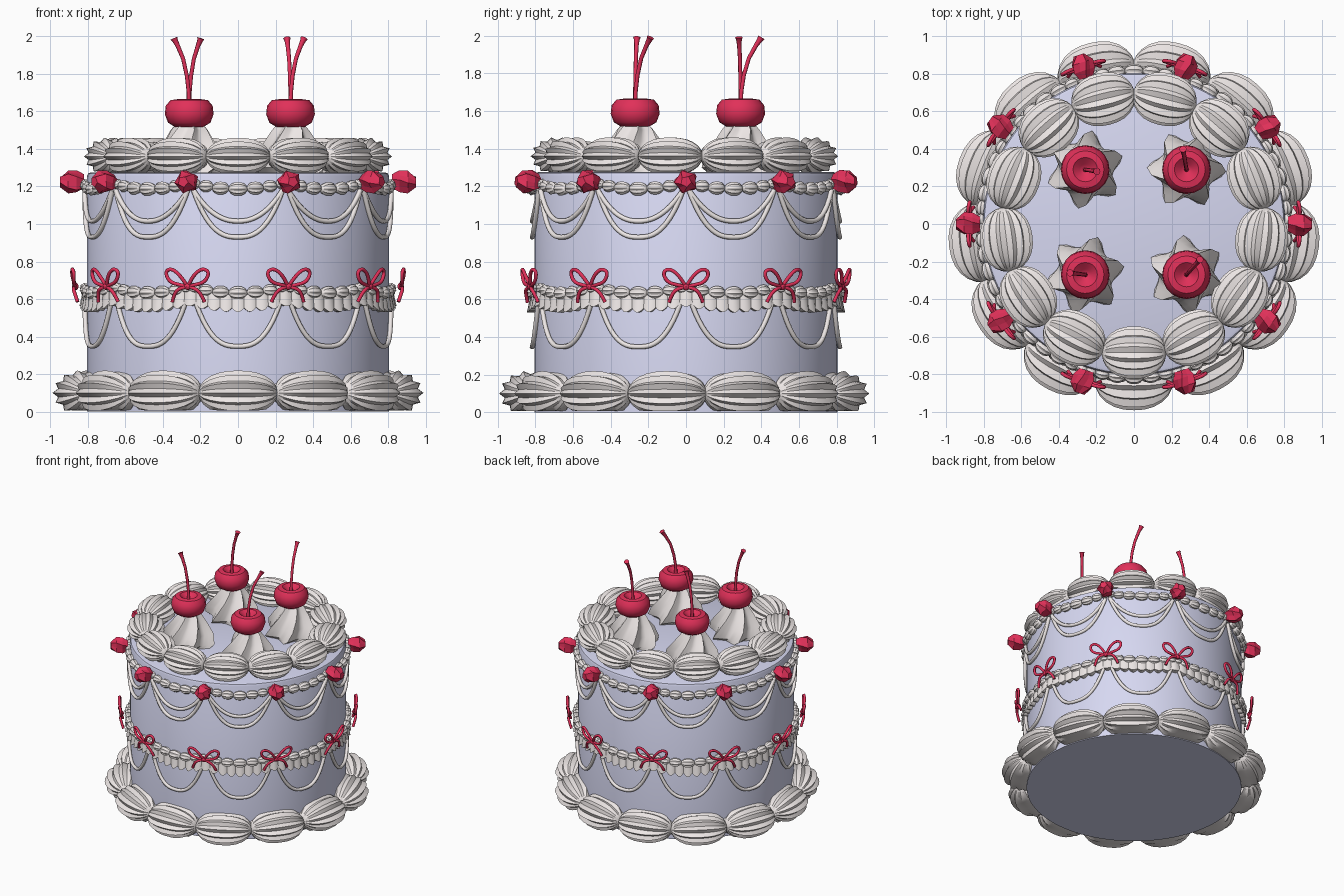
import bpy, bmesh
from math import sin, cos, pi, radians
from mathutils import Vector

if "Cube" in bpy.data.objects:
    bpy.data.objects.remove(bpy.data.objects["Cube"])


def material(name, rgb):
    m = bpy.data.materials.new(name)
    m.diffuse_color = (*rgb, 1)
    m.use_nodes = True
    m.node_tree.nodes["Principled BSDF"].inputs["Base Color"].default_value = m.diffuse_color
    return m


ICING = material("lavender_icing", (0.68, 0.69, 0.89))
CREAM = material("cream", (0.85, 0.80, 0.79))
RED = material("cherry_red", (0.75, 0.03, 0.10))
SEG = 2 * pi / 10                      # ten garland segments


def polar(a, r, z, t=0.0):
    """Point at angle a (0 = front), radius r, height z, tangential offset t."""
    return Vector((r * sin(a) + t * cos(a), -r * cos(a) + t * sin(a), z))


def loft(bm, rings):
    rows = [[bm.verts.new(p) for p in ring] for ring in rings]
    n = len(rows[0])
    for lo, hi in zip(rows, rows[1:]):
        for j in range(n):
            k = (j + 1) % n
            bm.faces.new((lo[j], lo[k], hi[k], hi[j]))
    bm.faces.new(rows[0][::-1])
    bm.faces.new(rows[-1])


def finish(name, bm, mat, angle=30):
    bmesh.ops.recalc_face_normals(bm, faces=bm.faces[:])
    me = bpy.data.meshes.new(name)
    bm.to_mesh(me)
    bm.free()
    me.materials.append(mat)
    if angle:
        me.shade_smooth()
        me.set_sharp_from_angle(angle=radians(angle))
    ob = bpy.data.objects.new(name, me)
    bpy.context.collection.objects.link(ob)
    return ob


def tubes(name, paths, depth, mat, kind='POLY', radii=None):
    cu = bpy.data.curves.new(name, 'CURVE')
    cu.dimensions = '3D'
    cu.bevel_depth = depth
    cu.bevel_resolution = 2
    cu.use_fill_caps = True
    cu.resolution_u = 5
    for path in paths:
        sp = cu.splines.new(kind)
        sp.points.add(len(path) - 1)
        for i, p in enumerate(path):
            sp.points[i].co = (*p, 1)
            if radii:
                sp.points[i].radius = radii[i]
        if kind == 'NURBS':
            sp.order_u = 3
            sp.use_endpoint_u = True
    cu.materials.append(mat)
    ob = bpy.data.objects.new(name, cu)
    bpy.context.collection.objects.link(ob)


def piped_shell(bm, a, r, z, length, wide, tall, ridges, steps, floor=-1, groove=0.84):
    """Ridged blob whose axis runs around the cake."""
    rings = []
    for i in range(steps + 1):
        u = -cos(pi * i / steps) * 0.995
        s = (1 - abs(u) ** 2.3) ** 0.5
        ring = []
        for j in range(2 * ridges):
            b = pi * j / ridges
            k = s * (groove if j % 2 else 1)
            ring.append(polar(a, r + wide * k * cos(b), max(floor, z + tall * k * sin(b)), length * u))
        rings.append(ring)
    loft(bm, rings)


def lathe(bm, c, profile, n):
    loft(bm, [[(c[0] + r * cos(2 * pi * j / n), c[1] + r * sin(2 * pi * j / n), z)
               for j in range(n)] for r, z in profile])


# Cake body
bm = bmesh.new()
lathe(bm, (0, 0), [(0.805, 0), (0.805, 1.255), (0.798, 1.27), (0.785, 1.275)], 96)
finish("cake_body", bm, ICING, 40)

# Large shell borders, bottom and top
for name, r, z, ln, w, h, fl in (("bottom_shells", 0.825, 0.10, 0.212, 0.168, 0.122, 0.006),
                                 ("top_shells", 0.685, 1.36, 0.172, 0.14, 0.102, 1.27)):
    bm = bmesh.new()
    for i in range(13):
        piped_shell(bm, 2 * pi * i / 13, r, z, ln, w, h, 14, 12, fl)
    finish(name, bm, CREAM)

# Bead garlands, sagging between the ornaments
HALF = [(0.0, 0.050, 0.037), (0.093, 0.045, 0.035), (0.172, 0.038, 0.032), (0.234, 0.029, 0.028)]
BEADS = HALF + [(-t, l, h) for t, l, h in HALF[1:]]
for name, z0 in (("upper_beads", 1.22), ("lower_beads", 0.665)):
    bm = bmesh.new()
    for s in range(10):
        for t, ln, h in BEADS:
            u = t / 0.258
            piped_shell(bm, s * SEG + t / 0.82, 0.817, z0 - 0.033 * (1 - u * u), ln, h, h, 9, 8)
    finish(name, bm, CREAM)

# Pleated ruffle under the lower beads
bm = bmesh.new()
COLS = 480
ring_rows = [[], [], [], []]
for i in range(COLS):
    a = 2 * pi * i / COLS
    u = ((a / SEG + 0.5) % 1) * 2 - 1
    top = 0.655 - 0.033 * (1 - u * u)
    wave = abs(cos(a * 40))
    low = top - 0.07 - 0.022 * wave
    for row, (r, z) in zip(ring_rows, ((0.80, top), (0.825, top), (0.827 + 0.018 * wave, low), (0.80, low))):
        row.append(bm.verts.new(polar(a, r, z)))
for lo, hi in zip(ring_rows, ring_rows[1:]):
    for i in range(COLS):
        k = (i + 1) % COLS
        bm.faces.new((lo[i], lo[k], hi[k], hi[i]))
finish("ruffle", bm, CREAM)


# Hanging string drapes
def drape(s, z0, drop, power):
    us = [-1 + 2 * i / 28 for i in range(29)]
    return [polar((s + u * 0.47) * SEG, 0.817, z0 - drop * (1 - abs(u) ** power)) for u in us]


tubes("upper_drapes", [drape(s, 1.18, d, p) for s in range(10) for d, p in ((0.25, 2.6), (0.165, 2.2))],
      0.013, CREAM)
tubes("lower_drapes", [drape(s, 0.62, 0.272, 2.7) for s in range(10)], 0.013, CREAM)

# Red rosettes: five-pointed twisted stars facing outward
bm = bmesh.new()
for s in range(10):
    a0 = (s + 0.5) * SEG
    rings = []
    for r, size, tw in ((0.82, 0.040, 0), (0.86, 0.062, 0.15), (0.905, 0.064, 0.4), (0.948, 0.03, 0.8)):
        rings.append([polar(a0, r, 1.225 + size * k * sin(b + tw), size * k * cos(b + tw))
                      for b, k in ((pi * j / 5 + pi / 2, 0.78 if j % 2 else 1) for j in range(10))])
    loft(bm, rings)
finish("rosettes", bm, RED, 0)

# Red bows: two loops and two tails each
LOOP = [(0, 0.665, 0), (0.03, 0.72, 0.02), (0.085, 0.765, 0.02), (0.125, 0.745, 0.01),
        (0.10, 0.69, 0.01), (0.04, 0.675, 0.01), (0, 0.665, 0)]
TAIL = [(0, 0.665, 0), (0.04, 0.66, 0.015), (0.075, 0.63, 0.005), (0.09, 0.585, -0.01)]
bows = [[polar((s + 0.5) * SEG, 0.865 + dr, z, side * t) for t, z, dr in part]
        for s in range(10) for side in (-1, 1) for part in (LOOP, TAIL)]
tubes("bows", bows, 0.010, RED, 'NURBS')
bm = bmesh.new()
for s in range(10):
    piped_shell(bm, (s + 0.5) * SEG, 0.867, 0.667, 0.02, 0.018, 0.02, 6, 6, groove=0.95)
finish("bow_knots", bm, RED)

# Swirled cream dollops, cherries and stems: (x, y, stem lean x, stem lean y)
SPOTS = [(-0.26, -0.27, -0.085, 0.01), (0.28, -0.27, 0.075, 0.085),
         (0.28, 0.29, -0.02, 0.115), (-0.26, 0.29, 0.065, -0.01)]
dollop, cherry, stems = bmesh.new(), bmesh.new(), []
for n, (x, y, dx, dy) in enumerate(SPOTS):
    rings = []
    for i, (r, z) in enumerate(((0.185, 1.27), (0.21, 1.30), (0.19, 1.37), (0.14, 1.44),
                                (0.10, 1.50), (0.05, 1.56))):
        ring = []
        for j in range(36):
            b = 2 * pi * j / 36
            k = r * (1 - 0.3 * abs(sin(3 * b)))
            t = b + 0.2 * i + n * 0.4
            ring.append((x + k * cos(t), y + k * sin(t), z))
        rings.append(ring)
    loft(dollop, rings)
    lathe(cherry, (x, y), [(0.03, 1.515), (0.075, 1.517), (0.113, 1.54), (0.13, 1.585), (0.125, 1.63),
                           (0.10, 1.66), (0.065, 1.665), (0.03, 1.635), (0.008, 1.62)], 20)
    stems.append([(x + dx * f, y + dy * f, z) for f, z in
                  ((0, 1.61), (0.03, 1.70), (0.15, 1.79), (0.38, 1.88), (0.72, 1.95), (0.9, 1.98), (0.95, 1.99))])
finish("dollops", dollop, CREAM)
finish("cherries", cherry, RED, 40)
tubes("cherry_stems", stems, 0.012, RED, radii=[1.1, 0.9, 0.9, 0.9, 1, 1.3, 1.7])
